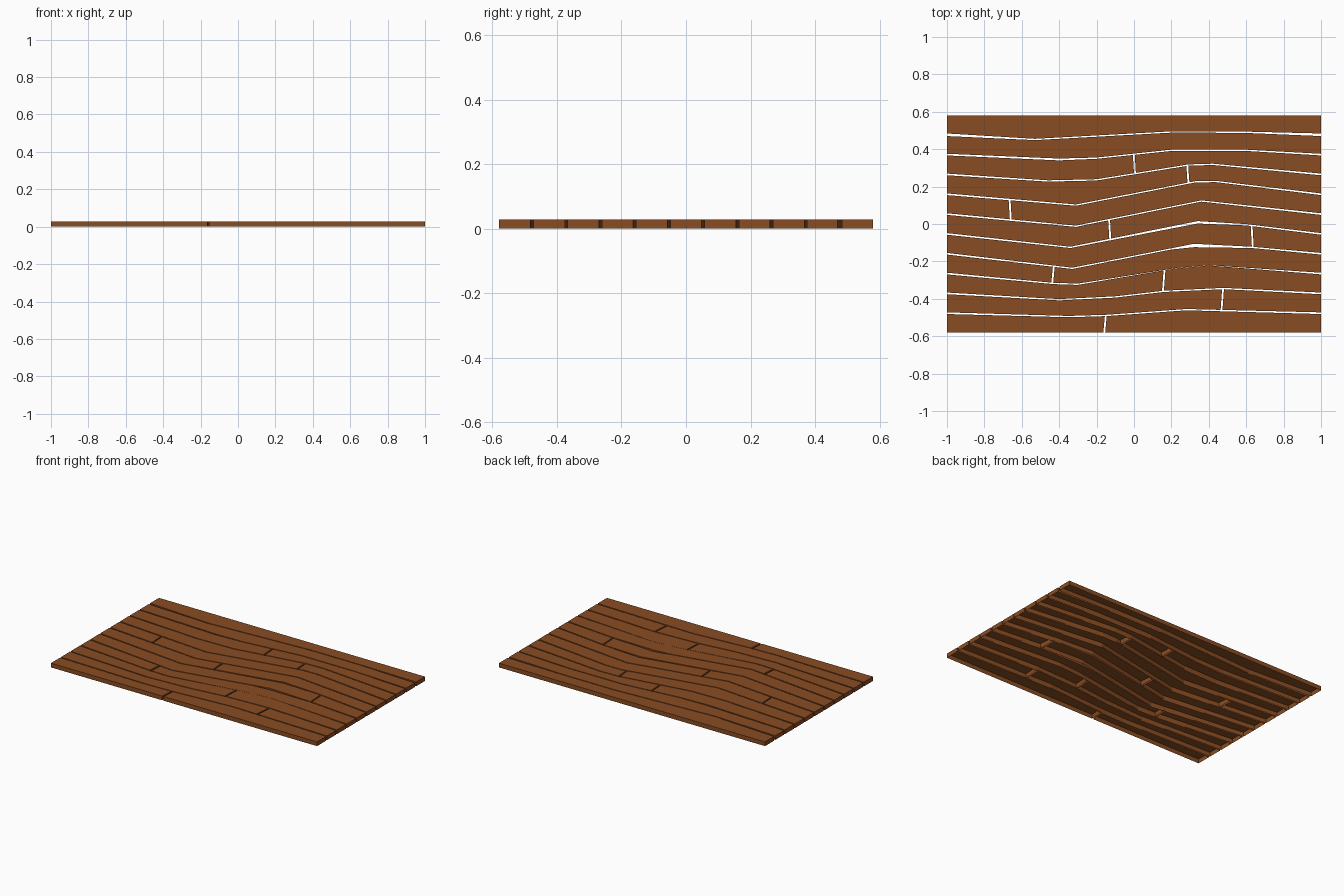
import bpy, bmesh

if "Cube" in bpy.data.objects:
    bpy.data.objects.remove(bpy.data.objects["Cube"])

X, Y, H = 1.0, 0.58, 0.029
GAP, JOINT_GAP, STEP = 0.007, 0.010, 0.106

wood = bpy.data.materials.new("warm brown wood")
wood.diffuse_color = (0.25, 0.073, 0.016, 1)
wood.use_nodes = True
wood.node_tree.nodes["Principled BSDF"].inputs["Base Color"].default_value = wood.diffuse_color

# Bends of each seam, back to front: (x, y) or (x, y, gap) where it swells or closes
bends = [
    [(-.53, .452), (.2, .492), (.58, .491)],
    [(-.4, .345, .01), (-.2, .352), (.2, .394), (.6, .394)],
    [(-.46, .23), (-.2, .236), (.29, .315), (.42, .319)],
    [(-.31, .101), (.33, .226), (.44, .227)],
    [(-.31, -.012), (.36, .123)],
    [(-.34, -.125), (.34, .009, .013), (.6, -.004)],
    [(-.33, -.237), (.2, -.133), (.32, -.115, .018), (.63, -.125)],
    [(-.43, -.318), (-.3, -.322), (.22, -.237, .001), (.4, -.221, .001)],
    [(-.4, -.405), (-.1, -.39), (.16, -.36), (.48, -.345)],
    [(-.35, -.495), (-.15, -.489), (.28, -.458)],
]
# Butt joint position in each row, starting with the third row
joints = dict(enumerate([.002, .288, -.662, -.13, .632, -.433, .159, .472, -.155], start=2))


def seam(i):
    """Seams end evenly spaced at both sides; the first one is wider there."""
    y, g = STEP * (4.5 - i), (.014 if i == 0 else .009)
    inner = [p if len(p) == 3 else (*p, GAP) for p in bends[i]]
    return [(-X, y, g)] + inner + [(X, y, g)]


def edge(line, side):
    """One bank of a seam: side +1 is above the gap, -1 below."""
    return [(x, y + side * g / 2) for x, y, g in line]


def clip(line, x0, x1):
    """Part of a left-to-right polyline between x0 and x1."""
    def at(x):
        for (ax, ay), (bx, by) in zip(line, line[1:]):
            if ax <= x <= bx:
                return (x, ay + (by - ay) * (x - ax) / (bx - ax))
    return [at(x0)] + [p for p in line if x0 + 1e-4 < p[0] < x1 - 1e-4] + [at(x1)]


def plank(name, lower, upper):
    """Top face with side walls, open underneath."""
    outline = lower + upper[::-1]
    bm = bmesh.new()
    top = [bm.verts.new((x, y, H)) for x, y in outline]
    low = [bm.verts.new((x, y, 0)) for x, y in outline]
    bm.faces.new(top)
    n = len(outline)
    for i in range(n):
        j = (i + 1) % n
        bm.faces.new((low[i], low[j], top[j], top[i]))
    me = bpy.data.meshes.new(name)
    bm.to_mesh(me)
    bm.free()
    me.materials.append(wood)
    bpy.context.collection.objects.link(bpy.data.objects.new(name, me))


# Rows of planks from back to front
seams = [seam(i) for i in range(len(bends))]
uppers = [[(-X, Y), (X, Y)]] + [edge(s, -1) for s in seams]
lowers = [edge(s, 1) for s in seams] + [[(-X, -Y), (X, -Y)]]
for row, (up, lo) in enumerate(zip(uppers, lowers)):
    if row in joints:
        # joints lean one way at the back and the other way at the front
        lean = -.003 if row < 7 else .004
        a, b, g = joints[row] + lean, joints[row] - lean, JOINT_GAP / 2
        plank(f"plank_{row}_left", clip(lo, -X, b - g), clip(up, -X, a - g))
        plank(f"plank_{row}_right", clip(lo, b + g, X), clip(up, a + g, X))
    else:
        plank(f"plank_{row}", lo, up)
